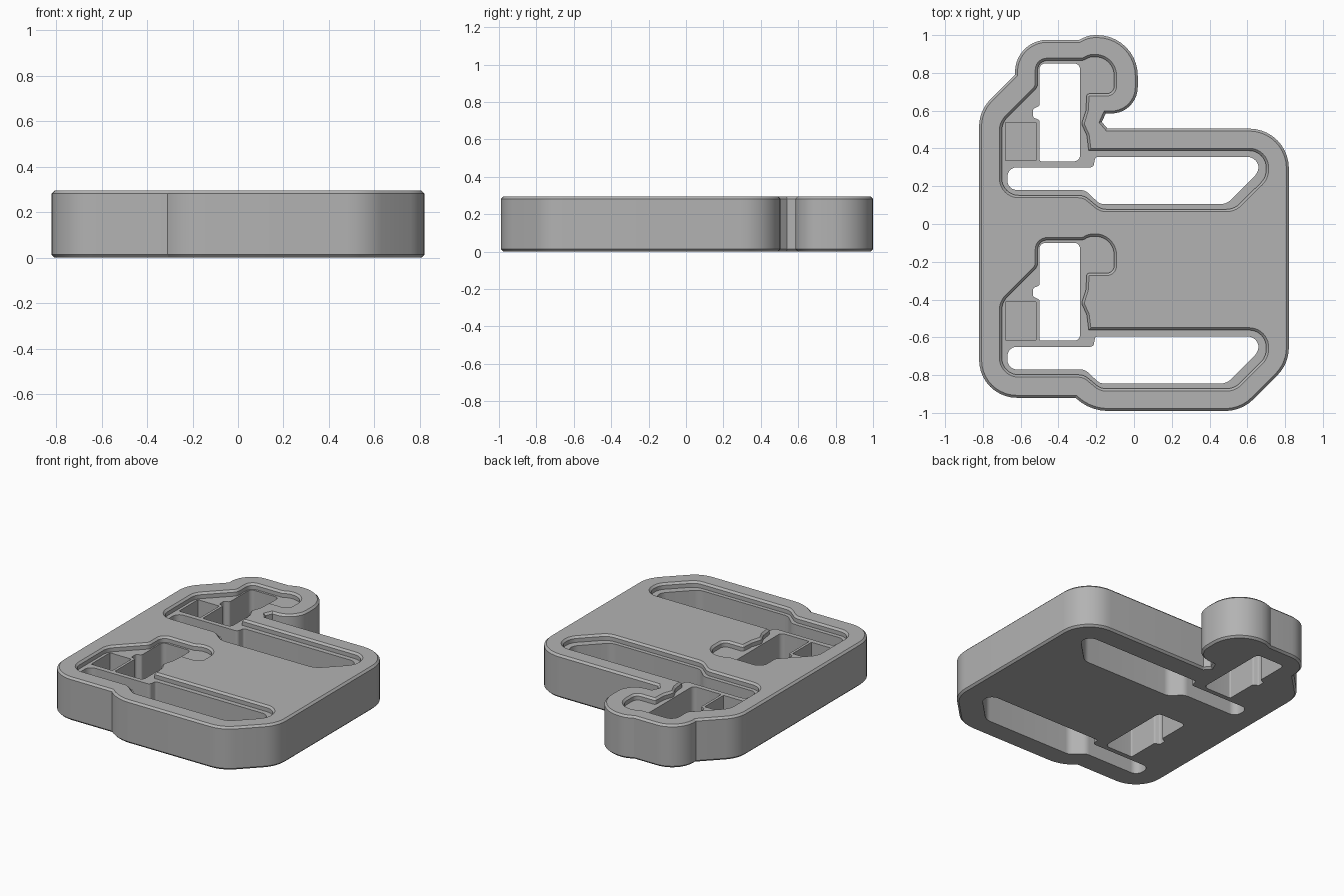
import bpy
import bmesh
import math
from mathutils import Vector

cube = bpy.data.objects.get("Cube")
if cube:
    bpy.data.objects.remove(cube, do_unlink=True)

TOP = 0.295      # plate thickness
FLOOR = 0.255    # level of the shallow recess
EDGE = 0.013     # chamfer width
PITCH = -0.95    # spacing of the two cut-out sets

grey = bpy.data.materials.new("plain grey")
grey.use_nodes = True
grey.diffuse_color = (0.45, 0.45, 0.45, 1)
grey.node_tree.nodes["Principled BSDF"].inputs["Base Color"].default_value = (0.45, 0.45, 0.45, 1)

bm = bmesh.new()


def rounded(corners, shift=0.0):
    """Outline from (x, y, radius) corners, each rounded with an arc."""
    pts = [Vector((x, y + shift)) for x, y, r in corners]
    out = []
    for i, p in enumerate(pts):
        r = corners[i][2]
        if r == 0:
            out.append(p)
            continue
        a = (pts[i - 1] - p).normalized()
        b = (pts[(i + 1) % len(pts)] - p).normalized()
        half = a.angle(b) / 2
        centre = p + (a + b).normalized() * (r / math.sin(half))
        start = p + a * (r / math.tan(half)) - centre
        end = p + b * (r / math.tan(half)) - centre
        sweep = math.atan2(start.x * end.y - start.y * end.x, start.dot(end))
        n = max(2, math.ceil(abs(sweep) / math.radians(9)))
        for k in range(n + 1):
            t = sweep * k / n
            c, s = math.cos(t), math.sin(t)
            out.append(centre + Vector((start.x * c - start.y * s, start.x * s + start.y * c)))
    return out


def grow(loop, d):
    """Offset a counter-clockwise outline outwards by d."""
    out = []
    for i, p in enumerate(loop):
        u = (p - loop[i - 1]).normalized()
        v = (loop[(i + 1) % len(loop)] - p).normalized()
        n1, n2 = Vector((u.y, -u.x)), Vector((v.y, -v.x))
        out.append(p + (n1 + n2) * (d / (1 + n1.dot(n2))))
    return out


def walls(loop, levels):
    """Walls through (offset, height) levels: rising faces out, falling faces in."""
    rings = [[bm.verts.new((p.x, p.y, z)) for p in grow(loop, d)] for d, z in levels]
    n = len(loop)
    for first, second in zip(rings, rings[1:]):
        for i in range(n):
            j = (i + 1) % n
            bm.faces.new((first[i], first[j], second[j], second[i]))
    return rings[0], rings[-1]


def fill(rings, up):
    """Flat face inside the first ring, with the other rings as holes."""
    edges = [bm.edges.get((ring[i - 1], ring[i])) for ring in rings for i in range(len(ring))]
    made = bmesh.ops.triangle_fill(bm, edges=edges, use_beauty=True, normal=(0, 0, up))
    for face in made["geom"]:
        if isinstance(face, bmesh.types.BMFace):
            face.normal_update()
            if face.normal.z * up < 0:
                face.normal_flip()


# Outer plate with the hook at the back
outline = [
    (-.82, -.92, .2), (-.31, -.92, 0), (-.235, -.99, .25), (.57, -.99, .21),
    (.82, -.74, .21), (.82, .505, .21), (-.14, .505, 0), (-.17, .54, 0),
    (-.15, .585, 0), (.02, .585, .14), (.02, 1, .215), (-.24, 1, .15),
    (-.29, .975, 0), (-.63, .975, .17), (-.63, .79, 0), (-.82, .6, .2)]

# Shallow recess shared by the openings
recess = [
    (-.7, .152, .09), (-.265, .152, .08), (-.175, .078, .08), (.53, .078, .1),
    (.7, .247, .1), (.7, .388, .09), (-.24, .388, 0), (-.25, .47, .03),
    (-.278, .53, .03), (-.255, .6, .03), (-.25, .69, .015), (-.105, .69, .04),
    (-.105, .885, .1), (-.235, .885, .08), (-.27, .865, .05), (-.51, .865, .05),
    (-.51, .725, .05), (-.7, .535, .1)]

# Long through slot
slot = [
    (-.67, .18, .05), (-.26, .18, .06), (-.18, .105, .06), (.49, .105, .08),
    (.66, .275, .08), (.66, .355, .06), (-.205, .355, .015), (-.215, .3, .02),
    (-.67, .3, .05)]

# Upright through window with a side notch
window = [
    (-.5, .332, .01), (-.286, .332, .03), (-.286, .85, .03), (-.5, .85, .03),
    (-.5, .625, .015), (-.535, .61, .015), (-.535, .565, .015), (-.5, .55, .015)]

# Square blind pocket
pocket = [(-.68, .335, 0), (-.518, .335, 0), (-.518, .538, 0), (-.68, .538, 0)]

# Chamfered outside walls
base, rim = walls(rounded(outline), [(-EDGE, 0), (0, EDGE), (0, TOP - EDGE), (-EDGE, TOP)])
top_rings, bottom_rings = [rim], [base]

# Two sets of recess, openings and pocket
for shift in (0, PITCH):
    lip, floor = walls(rounded(recess, shift), [(EDGE, TOP), (0, TOP - EDGE), (0, FLOOR)])
    top_rings.append(lip)
    floor_rings = [floor]
    for shape in (slot, window):
        upper, lower = walls(rounded(shape, shift), [(0, FLOOR), (0, 0)])
        floor_rings.append(upper)
        bottom_rings.append(lower)
    upper, lower = walls(rounded(pocket, shift), [(0, FLOOR), (0, 0.1)])
    floor_rings.append(upper)
    fill([lower], 1)
    fill(floor_rings, 1)

# Top and underside
fill(top_rings, 1)
fill(bottom_rings, -1)

mesh = bpy.data.meshes.new("plate")
bm.to_mesh(mesh)
bm.free()
mesh.materials.append(grey)
plate = bpy.data.objects.new("plate", mesh)
bpy.context.collection.objects.link(plate)

# Smooth curved walls, crisp edges
bpy.ops.object.select_all(action='DESELECT')
bpy.context.view_layer.objects.active = plate
plate.select_set(True)
bpy.ops.object.shade_smooth_by_angle(angle=math.radians(25))
